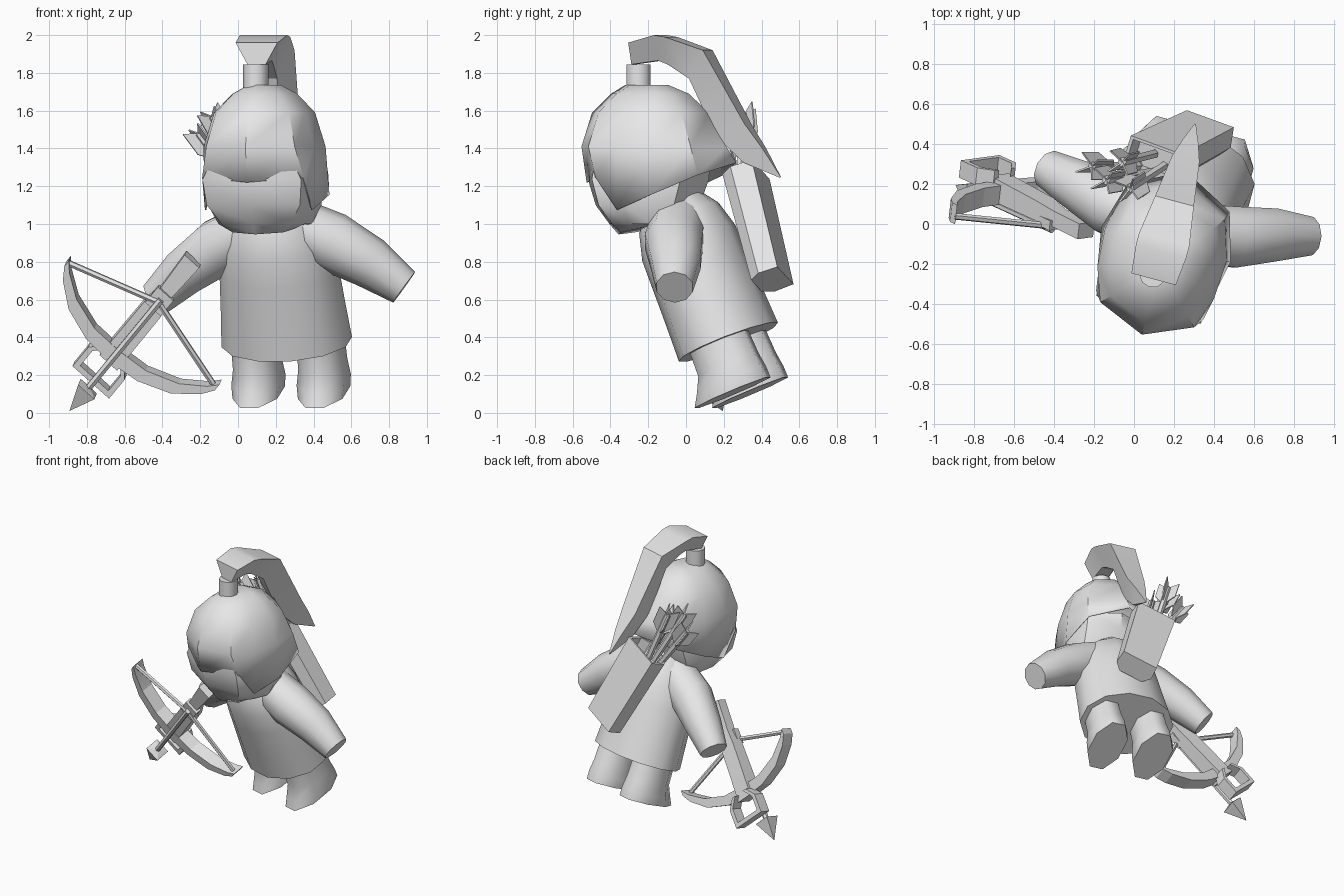
import bpy, bmesh, math
from mathutils import Matrix, Vector

if "Cube" in bpy.data.objects:
    bpy.data.objects.remove(bpy.data.objects["Cube"])

grey = bpy.data.materials.new("plain_grey")
grey.diffuse_color = (0.8, 0.8, 0.8, 1)
grey.use_nodes = True
grey.node_tree.nodes["Principled BSDF"].inputs["Base Color"].default_value = grey.diffuse_color

# Frames: whole figure is turned, the body also leans forward
FIGURE = Matrix.Translation((0.15, -0.14, 0)) @ Matrix.Rotation(math.radians(-15), 4, 'Z')
BODY = FIGURE @ Matrix.Translation((0.01, 0.38, 0.375)) @ Matrix.Rotation(math.radians(22.5), 4, 'X')
WORLD = Matrix.Identity(4)


def loft(name, rings, frame=WORLD, angle=40, cap_start=True, cap_end=True):
    """Skin a list of equal-length rings into one object."""
    bm = bmesh.new()
    vs = [[bm.verts.new(frame @ Vector(p)) for p in r] for r in rings]
    n = len(vs[0])
    for a, b in zip(vs, vs[1:]):
        for i in range(n):
            j = (i + 1) % n
            bm.faces.new((a[i], a[j], b[j], b[i]))
    if cap_start:
        bm.faces.new(vs[0][::-1])
    if cap_end:
        bm.faces.new(vs[-1])
    bmesh.ops.remove_doubles(bm, verts=bm.verts, dist=0.0005)
    bmesh.ops.recalc_face_normals(bm, faces=bm.faces)
    me = bpy.data.meshes.new(name)
    bm.to_mesh(me)
    bm.free()
    me.materials.append(grey)
    me.shade_smooth()
    me.set_sharp_from_angle(angle=math.radians(angle))
    ob = bpy.data.objects.new(name, me)
    bpy.context.collection.objects.link(ob)
    return ob


def oval(cx, cy, z, rx, ry, n=12, turn=0.5):
    return [(cx + rx * math.cos(2 * math.pi * (i + turn) / n),
             cy + ry * math.sin(2 * math.pi * (i + turn) / n), z) for i in range(n)]


def tube(name, path, radii, frame=WORLD, n=8, angle=50):
    """Round tube along a path, one radius per point."""
    pts = [Vector(p) for p in path]
    rings = []
    for i, p in enumerate(pts):
        d = (pts[min(i + 1, len(pts) - 1)] - pts[max(i - 1, 0)]).normalized()
        q = d.to_track_quat('Z', 'Y')
        rings.append([p + q @ Vector(c) for c in oval(0, 0, 0, radii[i], radii[i], n)])
    return loft(name, rings, frame, angle)


def mirrored(half):
    """Close a half outline, whose ends lie on the middle, into a full ring."""
    return half + [(-x, y, z) for x, y, z in half[-2:0:-1]]


def head_ring(z, front, back, w, tilt=0, corner=.77):
    half = [(0, front), (corner * w, .76 * front), (.96 * w, .37 * front),
            (w, .1 * back), (.8 * w, .65 * back), (0, back)]
    return mirrored([(x, y, z + tilt * (y - front)) for x, y in half])


# Tunic
loft("tunic", [oval(0, 0, t, w, d) for t, w, d in
               [(0, .352, .277), (.2, .335, .27), (.41, .32, .265), (.57, .295, .262),
                (.71, .235, .225), (.8, .15, .16)]], BODY)

# Legs, both sides
for side, s in (("left", -1), ("right", 1)):
    loft(side + "_leg", [oval(s * .179 + .006, y, t, w, d, 8) for t, y, w, d in
                         [(-.275, -.035, .132, .228), (-.21, -.015, .14, .205),
                          (-.13, .0, .128, .178), (.06, 0, .125, .17)]], BODY, 60)

# Arms: one raised outward, one hanging lower beside the crossbow
tube("right_arm", [(.1, .13, 1.0), (.317, .163, .905), (.508, .225, .795), (.684, .266, .665)],
     (.15, .16, .138, .1), FIGURE, 10)
tube("left_arm", [(-.1, .13, .98), (-.31, .155, .875), (-.5, .21, .75), (-.665, .25, .61)],
     (.15, .155, .132, .1), FIGURE, 10)

# Face and chin under the helmet
loft("face", [head_ring(1.35, -.39, .28, .275), head_ring(1.235, -.392, .27, .288, 0, .94),
              head_ring(1.1, -.35, .22, .297, 0, .86), head_ring(1.0, -.275, .18, .245),
              head_ring(.945, -.225, .14, .18, .2)], FIGURE)

# Helmet with open face, cheek flaps and raised back rim
rim = mirrored([(0, -.4, 1.22), (.278, -.275, 1.245), (.295, -.155, 1.075),
                (.335, .04, 1.155), (.265, .28, 1.26), (0, .42, 1.325)])
helmet = loft("helmet", [rim, head_ring(1.41, -.428, .365, .315), head_ring(1.59, -.37, .27, .26),
                         head_ring(1.69, -.265, .16, .165), head_ring(1.735, -.19, .05, .08)],
              FIGURE, cap_start=False)
shell = helmet.modifiers.new("shell", 'SOLIDIFY')
shell.thickness, shell.offset = .008, -1

# Crest socket and trailing plume
loft("crest_socket", [oval(-.025, -.122, z, .067, .067, 10) for z in (1.68, 1.845)], FIGURE)
plume = [(-.145, 1.96, -.145, 1.845, .115, .05), (0, 2.0, .0, 1.865, .13, .045),
         (.06, 1.99, .05, 1.845, .13, .04), (.26, 1.92, .165, 1.77, .1, .03),
         (.48, 1.53, .31, 1.465, .07, .02), (.57, 1.4, .46, 1.325, .04, .012),
         (.66, 1.25, .655, 1.245, .003, .002)]
loft("plume", [[(-wt - .015, yt, zt), (wt - .015, yt, zt), (wb - .015, yb, zb), (-wb - .015, yb, zb)]
               for yt, zt, yb, zb, wt, wb in plume], FIGURE, 25)

# Quiver slung across the back: flat outer face, chamfered inner side
top, bottom = Vector((.095, .31, 1.26)), Vector((.365, .45, .70))
up = (top - bottom).normalized()
out = Vector((.25, .9, .2))
out = (out - up * out.dot(up)).normalized()
across = out.cross(up)
QUIVER = Matrix((across, out, up)).transposed().to_4x4()
QUIVER.translation = bottom
length = (top - bottom).length


def quiver_ring(z, w, d):
    half = [(.65 * w, -d), (w, -.3 * d), (.95 * w, d)]
    return [(x, y, z) for x, y in half] + [(-x, y, z) for x, y in half[::-1]]


loft("quiver", [quiver_ring(0, .14, .083), quiver_ring(length, .155, .092),
                quiver_ring(length, .138, .077), quiver_ring(length - .1, .135, .075)], QUIVER, 25)


def vane(name, outline, frame):
    """Thin plate from an (x, z) outline."""
    return loft(name, [[(x, y, z) for x, z in outline] for y in (-.004, .004)], frame, 20)


# Arrows with cross-shaped feathers
starts = [(.02, .29, 1.17), (.09, .26, 1.17), (.15, .29, 1.17), (.1, .35, 1.17)]
ends = [(-.21, .29, 1.48), (-.14, .22, 1.57), (-.02, .18, 1.51), (-.06, .31, 1.58)]
for k, (p, q) in enumerate(zip(starts, ends)):
    p, q = Vector(p), Vector(q)
    tube(f"arrow_shaft_{k}", [p, q], (.024, .024), n=6)
    base = Matrix.Translation(q) @ (q - p).to_track_quat('Z', 'Y').to_matrix().to_4x4()
    for j in range(2):
        vane(f"arrow_feather_{k}_{j}",
             [(-.025, -.15), (.025, -.15), (.075, -.09), (.075, .045), (0, .0), (-.075, .045),
              (-.075, -.09)], base @ Matrix.Rotation(math.pi / 2 * j + .4, 4, 'Z'))

# Crossbow frame: x along the bolt, y along the limbs, z out of the top
ahead = Vector((-.61, .28, -.74)).normalized()
limb = Vector((.74, .1, -.66)).normalized()
BOW = Matrix((ahead, limb, ahead.cross(limb).normalized())).transposed().to_4x4()
BOW.translation = (-.42, -.01, .585)


def block(name, stations, frame=BOW):
    """Box lofted along x from (x, half width, low z, high z)."""
    return loft(name, [[(x, -w, lo), (x, w, lo), (x, w, hi), (x, -w, hi)]
                       for x, w, lo, hi in stations], frame, 25)


block("crossbow_stock", [(-.285, .052, -.1, -.02), (-.06, .04, -.1, -.02),
                         (.06, .06, -.12, -.02), (.44, .062, -.14, -.02)])
block("crossbow_lock", [(-.06, .055, -.05, .0), (.05, .055, -.05, .0)])

# Curved limbs as one tapering bow, the upper half bent forward a little
arc = [(.14, .53, .02), (.2, .485, .028), (.3, .36, .035), (.37, .18, .037), (.39, .0, .04)]
arc = [(a + .08 * b, -.96 * b, t) for a, b, t in arc] + [(a, b, t) for a, b, t in arc[-2::-1]]
loft("crossbow_limbs", [[(a - t, b, -.115), (a + t, b, -.115), (a + t, b, -.015), (a - t, b, -.015)]
                        for a, b, t in arc], BOW, 15)

# Bowstring halves and foot stirrup
for side, s, a in (("upper", -1, .185), ("lower", 1, .15)):
    tube(side + "_string", [(a, s * .505, -.05), (0, 0, 0)], (.017, .017), BOW, 6)
    loft(side + "_stirrup_bar", [[(a, s * (b - .015), -.18), (a, s * (b + .015), -.18),
                                  (a, s * (b + .015), -.09), (a, s * (b - .015), -.09)]
                                 for a, b in ((.4, .055), (.47, .115), (.6, .115))], BOW, 20)
block("stirrup_front_bar", [(.575, .13, -.18, -.09), (.605, .13, -.18, -.09)])

# Loaded bolt with a pyramid head
tube("bolt_shaft", [(-.02, 0, .012), (.64, 0, .012)], (.02, .02), BOW, 6)
tube("bolt_head", [(.6, 0, .012), (.615, 0, .012), (.77, 0, .012)], (.02, .082, .001), BOW, 4, 20)
